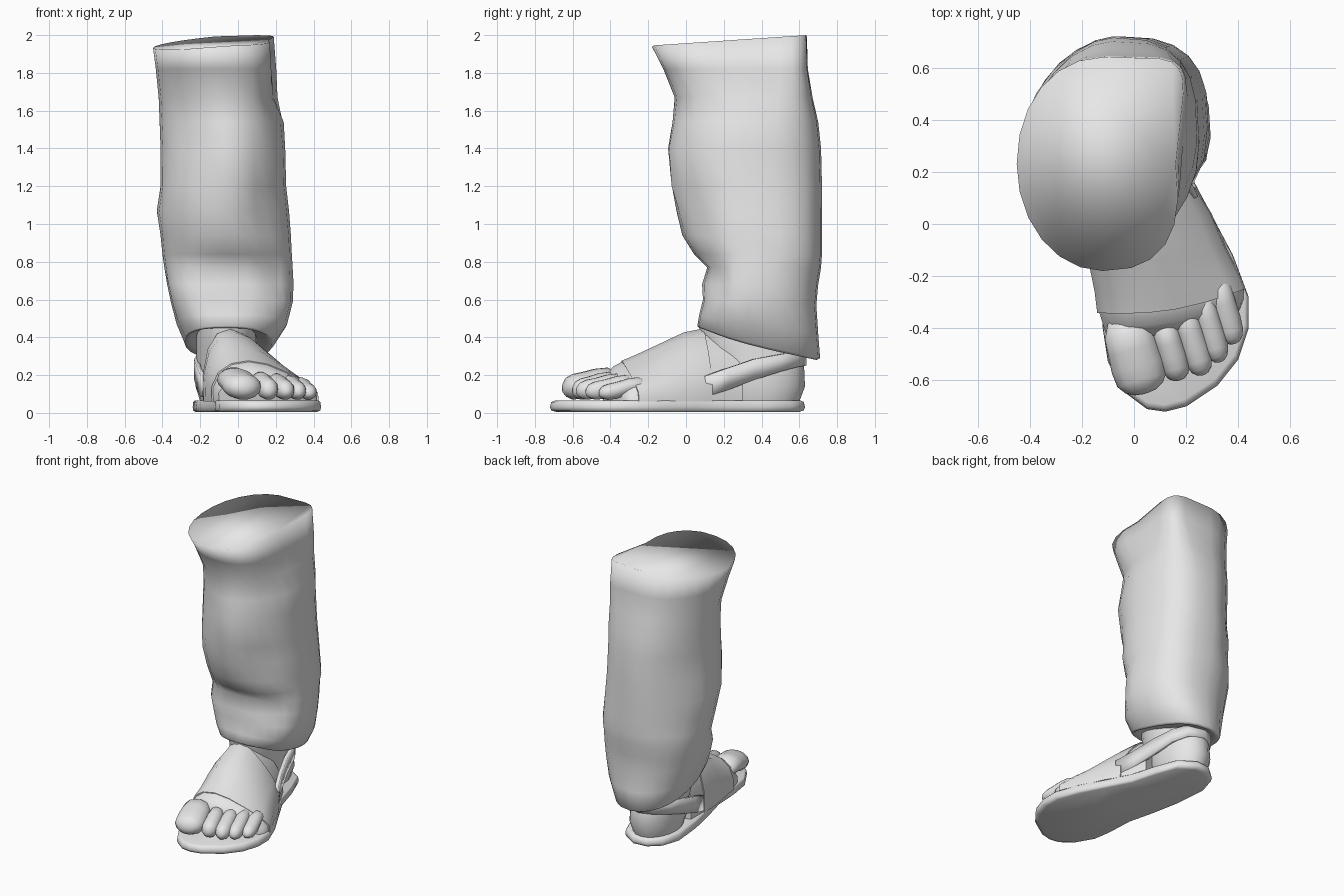
import bpy, bmesh, math
from mathutils import Vector

mat = bpy.data.materials.new("plain grey")
mat.diffuse_color = (0.8, 0.8, 0.8, 1)


def finish(name, bm, angle=40):
    bmesh.ops.recalc_face_normals(bm, faces=bm.faces)
    me = bpy.data.meshes.new(name)
    bm.to_mesh(me)
    bm.free()
    ob = bpy.data.objects.new(name, me)
    bpy.context.collection.objects.link(ob)
    me.materials.append(mat)
    bpy.ops.object.select_all(action='DESELECT')
    ob.select_set(True)
    bpy.context.view_layer.objects.active = ob
    bpy.ops.object.shade_smooth_by_angle(angle=math.radians(angle))
    return ob


def loft(name, rings, closed=True, caps=True, angle=40):
    """Skin a list of equal-length rings of points."""
    bm = bmesh.new()
    vs = [[bm.verts.new(p) for p in r] for r in rings]
    n = len(rings[0])
    for a, b in zip(vs, vs[1:]):
        for i in range(n if closed else n - 1):
            j = (i + 1) % n
            bm.faces.new((a[i], a[j], b[j], b[i]))
    if caps:
        bm.faces.new(vs[0])
        bm.faces.new(vs[-1])
    return finish(name, bm, angle)


def spow(v, p):
    return math.copysign(abs(v) ** p, v)


# Trouser leg: rings of (z, xmin, xmax, ymin, ymax, slant from front to back)
N = 24
leg = [(1.95, -.45, .21, -.18, .64, 0), (1.82, -.435, .225, -.12, .645, 0),
       (1.67, -.42, .24, -.06, .67, 0), (1.54, -.415, .243, -.075, .70, 0),
       (1.4, -.41, .25, -.10, .715, 0), (1.2, -.41, .255, -.07, .72, 0),
       (1.07, -.43, .27, -.05, .72, 0), (.94, -.41, .28, -.02, .72, 0),
       (.84, -.40, .285, .04, .72, 0), (.77, -.39, .29, .09, .715, 0),
       (.68, -.375, .295, .085, .70, 0), (.60, -.355, .29, .09, .69, .03),
       (.52, -.325, .26, .07, .70, .10), (.46, -.285, .19, .06, .71, .17),
       (.45, -.28, .18, .07, .69, .17), (.47, -.25, .15, .10, .66, .17)]
# Corner roundness by height: (z, back right, back left, front left, front right)
corners = [(2.0, .3, .95, 1.0, .8), (1.82, .35, 1.0, 1.0, .85), (1.6, .6, 1.1, 1.1, 1.0),
           (1.4, .7, 1.12, 1.1, 1.0), (1.2, .7, 1.2, .95, 1.0), (1.0, .7, 1.2, 1.05, .95),
           (.84, .72, 1.1, .9, .85), (.65, .75, 1.0, .55, .85), (.4, .85, 1.0, .75, .9)]


def corner(z, q):
    for a, b in zip(corners, corners[1:]):
        if z >= b[0]:
            t = (a[0] - z) / (a[0] - b[0])
            return a[q + 1] * (1 - t) + b[q + 1] * t


# Cloth dents: (angle, z, angular spread, height spread, depth)
dents = [(-50, 1.02, 20, .14, .035), (-115, 1.45, 20, .12, .03),
         (-28, 1.68, 18, .15, .03), (-80, .78, 35, .04, .03),
         (-75, 1.22, 12, .14, -.02), (-40, .70, 20, .10, .05)]
rings = []
for k, (z, x0, x1, y0, y1, sl) in enumerate(leg):
    ring = []
    for i in range(N):
        a = 2 * math.pi * i / N
        e = corner(z, int(4 * i / N))
        c, s = spow(math.cos(a), e), spow(math.sin(a), e)
        if i % (N // 4) == 0:
            c, s = round(math.cos(a)), round(math.sin(a))
        d = 1.0
        if 0 < k < 13:
            for da, dz, wa, wz, dep in dents:
                t = (math.degrees(a) - da + 180) % 360 - 180
                d -= dep / .36 * math.exp(-(t / wa) ** 2 - ((z - dz) / wz) ** 2)
        x = (x0 + x1) / 2 + (x1 - x0) / 2 * c * d
        y = (y0 + y1) / 2 + (y1 - y0) / 2 * s * d
        if c > 0 and k < 3:  # flattened right side near the top
            x -= .05 * c * (1 - abs(s))
        if c > 0 and z < .8:  # widest point low on the right sits forward
            y -= .06 * c * (1 - s * s)
        h = z - sl * (s + 1) / 2
        if k == 0:  # sloping cut at the top
            h = 1.945 + .055 * (y + .18) / .82 + .1 * min(0, x + .05)
        ring.append((x, y, h))
    rings.append(ring)
loft("trouser_leg", rings, angle=130)

# Sandal sole from its outline
outline = [(-.12, .62), (-.20, .55), (-.24, .42), (-.22, .2), (-.18, 0), (-.13, -.2),
           (-.12, -.4), (-.10, -.53), (-.03, -.65), (.05, -.71), (.12, -.72), (.2, -.70),
           (.32, -.62), (.40, -.52), (.44, -.40), (.44, -.28), (.38, -.12), (.29, .05),
           (.2, .22), (.15, .4), (.09, .56), (-.02, .63)]
loft("sandal_sole",
     [[(.03 + (x - .03) * s, -.04 + (y + .04) * s, z) for x, y in outline]
      for s, z in ((.95, .005), (.99, .013), (1, .03), (.99, .058), (.96, .066))], angle=60)

# Ankle and heel column (z, cx, cy, rx, ry)
loft("ankle",
     [[(cx + rx * math.cos(2 * math.pi * i / 20), cy + ry * math.sin(2 * math.pi * i / 20), z)
       for i in range(20)]
      for z, cx, cy, rx, ry in ((.06, -.06, .40, .14, .20), (.14, -.06, .40, .165, .23),
                                (.25, -.06, .38, .16, .245), (.35, -.06, .33, .16, .25),
                                (.47, -.06, .30, .16, .23))])

# Instep: domed sections between a left and a right ground point
U = [0, -.005, .06, .18, .34, .52, .72, .89, .99, 1]
F = [0, .35, .72, .93, 1, .92, .70, .46, .22, 0]


def section(l, r, h, bow, grow=0.0):
    l, r = Vector(l), Vector(r)
    pts = []
    for u, f in zip(U, F):
        u2 = .5 + (u - .5) * (1 + grow)
        p = l.lerp(r, u2)
        pts.append((p.x, p.y - bow * math.sin(math.pi * u), .06 + (h - .06) * f * (1 + grow)))
    return pts


foot = [((-.18, .20), (.15, .30), .43, 0), ((-.18, .06), (.23, .14), .435, 0),
        ((-.175, -.04), (.29, .04), .415, 0), ((-.165, -.14), (.35, -.10), .355, .02),
        ((-.14, -.26), (.40, -.20), .30, .03), ((-.13, -.34), (.42, -.25), .27, .035),
        ((-.115, -.39), (.42, -.29), .245, .035), ((-.10, -.44), (.405, -.33), .19, .03)]
loft("instep", [section(*f) for f in foot], angle=60)
# Wide sandal band over the instep
loft("sandal_band", [section(*f, grow=.03) for f in foot[1:6]], angle=60)

# Toes: (root, tip, half width, half height)
toes = [((-.04, -.36), (.045, -.65), .103, .072), ((.105, -.36), (.175, -.60), .056, .06),
        ((.18, -.30), (.265, -.58), .054, .056), ((.25, -.25), (.33, -.53), .05, .052),
        ((.315, -.20), (.385, -.46), .05, .045)]
for k, (a, b, w, h) in enumerate(toes):
    a, b = Vector(a), Vector(b)
    d = (b - a).normalized()
    side = Vector((-d.y, d.x))
    rr = []
    # buried neck, bulbous pad, rounded tip; the neck rises to the instep
    for t, s, up in ((0, .6, .025), (.2, .9, .04), (.42, .95, .03), (.64, 1, .01),
                     (.82, .95, .002), (.93, .72, 0), (.985, .4, -.004), (1, .12, -.006)):
        c = a.lerp(b, t)
        ring = []
        for i in range(14):
            g = 2 * math.pi * i / 14
            p = c + side * w * s * math.cos(g)
            ring.append((p.x, p.y, .064 + h + up + h * s * math.sin(g)))
        rr.append(ring)
    loft("big_toe" if k == 0 else f"small_toe_{k}", rr, angle=70)

# Heel strap running round the back of the ankle: (x, y, z, half height)
path = [(.235, .10, .14, .055), (.18, .22, .18, .058), (.13, .36, .23, .055),
        (.09, .50, .265, .045), (.03, .59, .285, .04), (-.07, .625, .29, .04),
        (-.15, .585, .285, .04), (-.205, .48, .265, .045), (-.22, .34, .23, .055),
        (-.205, .20, .18, .058), (-.185, .08, .14, .055)]
strap = loft("heel_strap", [[(x, y, z - h), (x, y, z + h)] for x, y, z, h in path],
             closed=False, caps=False, angle=60)
sol = strap.modifiers.new("thickness", 'SOLIDIFY')
sol.thickness = .024
sol.offset = 0
